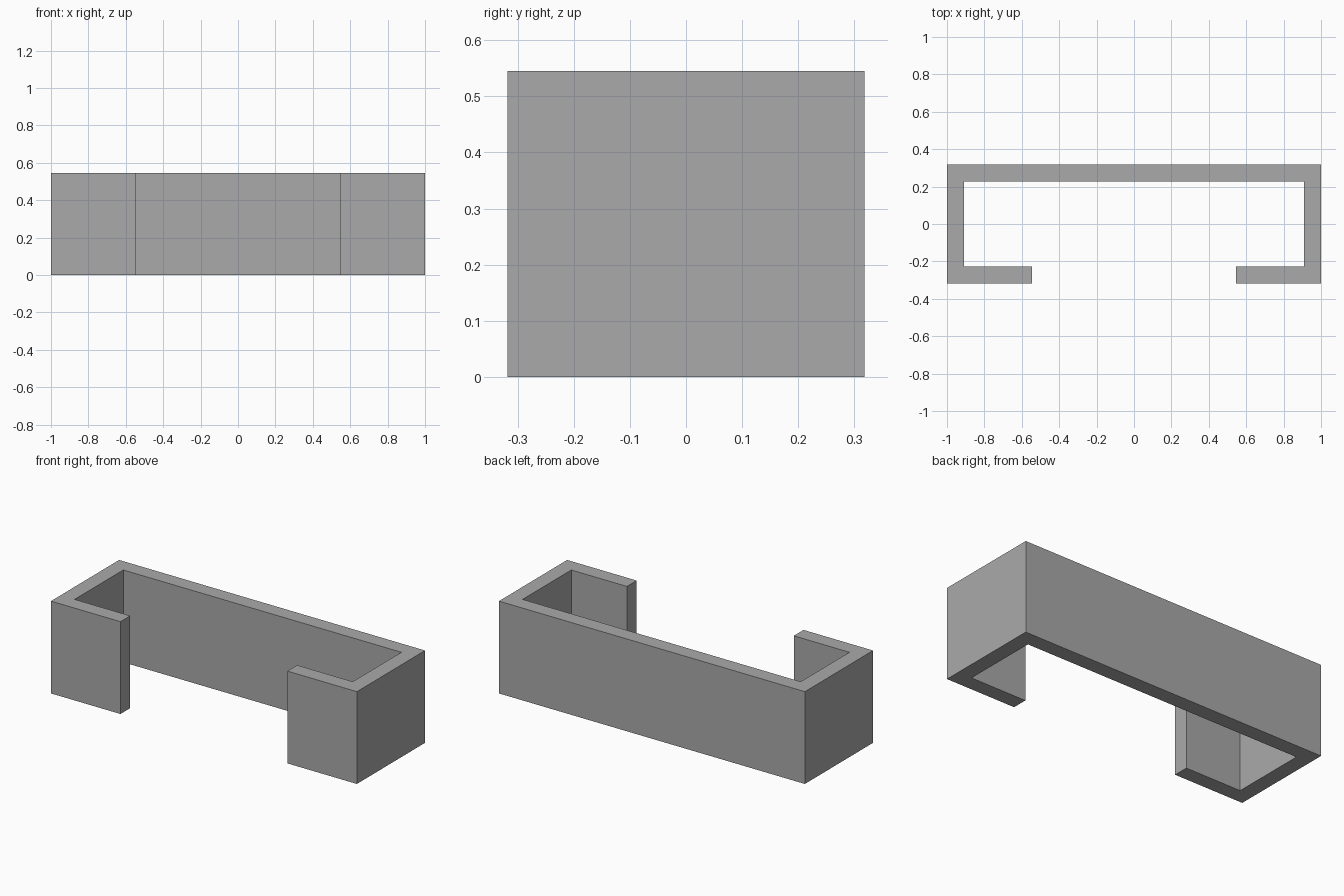
import bpy
import bmesh

cube = bpy.data.objects.get("Cube")
if cube:
    bpy.data.objects.remove(cube, do_unlink=True)

U = 1 / 11          # wall thickness, the module of the whole part
HEIGHT = 6 * U

grey = bpy.data.materials.new("plain_grey")
grey.use_nodes = True
colour = (0.4, 0.4, 0.4, 1)
grey.diffuse_color = colour
grey.node_tree.nodes["Principled BSDF"].inputs["Base Color"].default_value = colour

# Right half of the C-shaped outline, mirrored to close the loop
half = [(11, 3.5), (11, -3.5), (6, -3.5), (6, -2.5), (10, -2.5), (10, 2.5)]
outline = half + [(-x, y) for x, y in reversed(half)]

# Channel wall: extrude the outline upwards
bm = bmesh.new()
base = bm.faces.new([bm.verts.new((x * U, y * U, 0)) for x, y in outline])
top = bmesh.ops.extrude_face_region(bm, geom=[base], use_keep_orig=True)["geom"]
bmesh.ops.translate(bm, vec=(0, 0, HEIGHT),
                    verts=[v for v in top if isinstance(v, bmesh.types.BMVert)])
bmesh.ops.recalc_face_normals(bm, faces=bm.faces)

mesh = bpy.data.meshes.new("channel_wall")
bm.to_mesh(mesh)
bm.free()
mesh.materials.append(grey)
bpy.context.collection.objects.link(bpy.data.objects.new("channel_wall", mesh))
